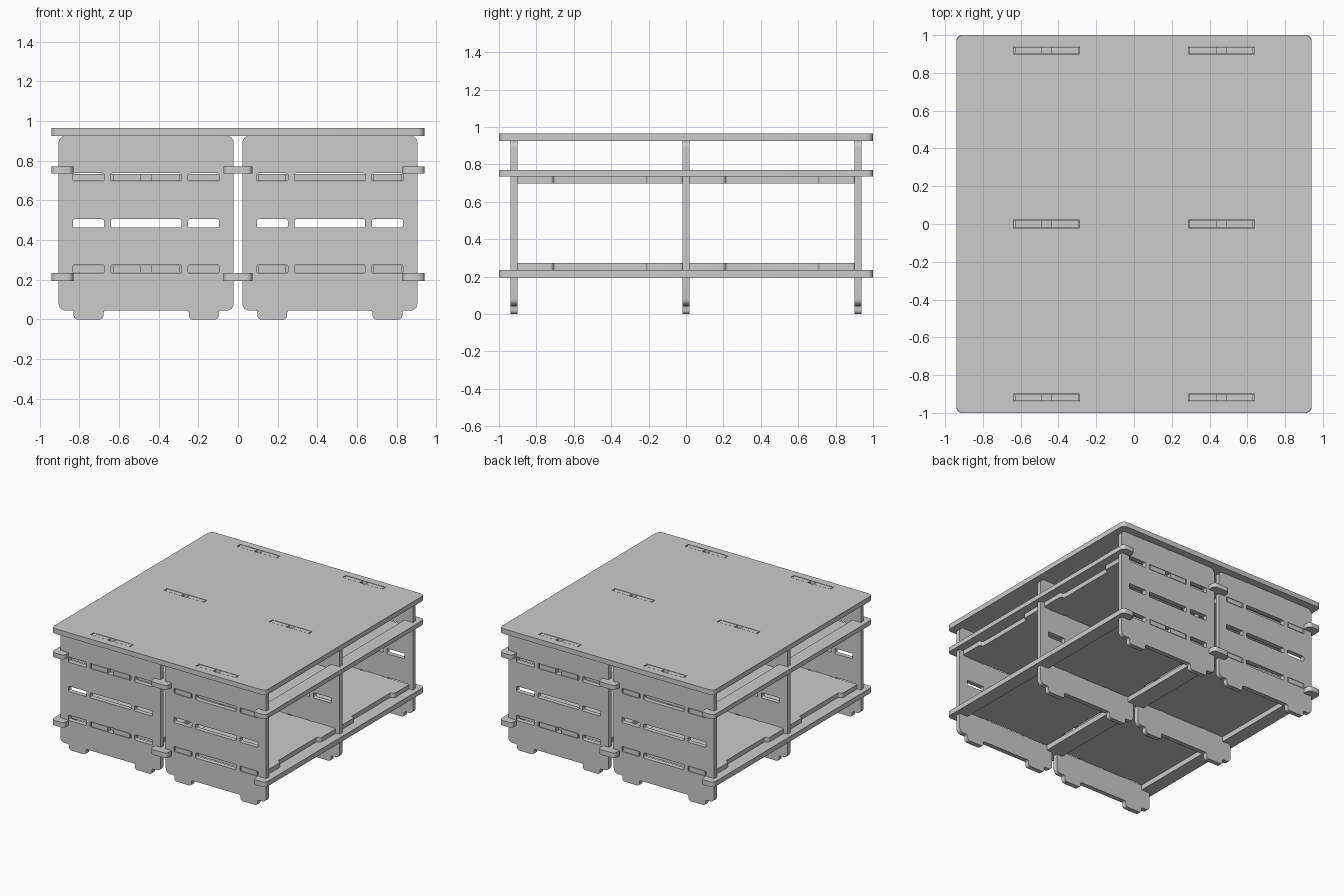
import bpy, bmesh, math
from mathutils import Vector, Matrix

if "Cube" in bpy.data.objects:
    bpy.data.objects.remove(bpy.data.objects["Cube"])

C = 0.463                      # x centre of each bay
T = 0.036                      # board thickness
PANEL_Y = (-0.92, 0.0, 0.92)


def rounded(pts, steps=6):
    """Outline from (x, y, radius) corners, filleting the square corners."""
    out = []
    for i, (x, y, r) in enumerate(pts):
        p = Vector((x, y))
        if r == 0:
            out.append(p)
            continue
        prev, nxt = Vector(pts[i - 1][:2]), Vector(pts[(i + 1) % len(pts)][:2])
        a = p + (prev - p).normalized() * r
        b = p + (nxt - p).normalized() * r
        c = a + b - p
        for k in range(steps + 1):
            t = math.pi / 2 * k / steps
            out.append(c + (a - c) * math.cos(t) + (b - c) * math.sin(t))
    return out


def rect(x0, x1, y0, y1, r=0.0):
    return [(x0, y0, r), (x1, y0, r), (x1, y1, r), (x0, y1, r)]


def mirrored(half):
    return half + [(-x, y, r) for x, y, r in reversed(half)]


def board(name, loops, thick, matrix):
    """Flat board cut from an outline and its holes."""
    cu = bpy.data.curves.new(name, 'CURVE')
    cu.dimensions = '2D'
    cu.fill_mode = 'BOTH'
    cu.extrude = thick / 2
    for loop in loops:
        pts = rounded(loop)
        s = cu.splines.new('POLY')
        s.points.add(len(pts) - 1)
        for sp, p in zip(s.points, pts):
            sp.co = (p.x, p.y, 0, 1)
        s.use_cyclic_u = True
    tmp = bpy.data.objects.new(name + "_curve", cu)
    bpy.context.collection.objects.link(tmp)
    deps = bpy.context.evaluated_depsgraph_get()
    me = bpy.data.meshes.new_from_object(tmp.evaluated_get(deps))
    bpy.data.objects.remove(tmp)
    bpy.data.curves.remove(cu)
    bm = bmesh.new()
    bm.from_mesh(me)
    bmesh.ops.remove_doubles(bm, verts=bm.verts, dist=1e-5)
    bmesh.ops.recalc_face_normals(bm, faces=bm.faces)
    for f in bm.faces:
        f.smooth = True
    bm.to_mesh(me)
    bm.free()
    me.set_sharp_from_angle(angle=math.radians(30))
    me.name = name
    ob = bpy.data.objects.new(name, me)
    ob.matrix_world = matrix
    bpy.context.collection.objects.link(ob)
    return ob


# Upright panels: feet, rail notches, top tabs and three rows of slots
panel_half = [
    (0.215, 0.045, 0.012), (0.215, 0, 0.02), (0.365, 0, 0.02), (0.365, 0.045, 0.012),
    (0.441, 0.045, 0.035),
    (0.441, 0.195, 0), (0.411, 0.195, 0), (0.411, 0.235, 0), (0.441, 0.235, 0),
    (0.441, 0.735, 0), (0.411, 0.735, 0), (0.411, 0.771, 0), (0.441, 0.771, 0),
    (0.441, 0.925, 0.035),
    (0.168, 0.925, 0), (0.168, 0.964, 0), (0.025, 0.964, 0), (0.025, 0.925, 0)]
panel_loops = [mirrored(panel_half)]
for z in (0.254, 0.484, 0.716):
    for a, b in ((-0.368, -0.212), (-0.178, 0.178), (0.212, 0.368)):
        panel_loops.append(rect(a, b, z - 0.021, z + 0.021, 0.008))
upright = Matrix.Rotation(math.pi / 2, 4, 'X')
for side, sx in (("left", -1), ("right", 1)):
    for row, y in zip(("front", "middle", "back"), PANEL_Y):
        board(f"{side}_{row}_panel", panel_loops, T,
              Matrix.Translation((sx * C, y, 0)) @ upright)

# Table top with slots for the panel tabs
top_loops = [rect(-0.94, 0.94, -1, 1, 0.035)]
for sx in (-1, 1):
    for y in PANEL_Y:
        top_loops.append(rect(sx * C - 0.175, sx * C + 0.175, y - 0.021, y + 0.021))
board("table_top", top_loops, 0.04, Matrix.Translation((0, 0, 0.945)))


# Long rails, lapped into the panel edges
def rail_edge(x, notch):
    pts = [(x, -1, 0.03)]
    if notch != x:
        for y in PANEL_Y:
            pts += [(x, y - T / 2, 0), (notch, y - T / 2, 0),
                    (notch, y + T / 2, 0), (x, y + T / 2, 0)]
    return pts + [(x, 1, 0.03)]


rails = {"left": ((-0.94, -0.94), (-0.83, -0.874)),
         "centre": ((-0.073, -0.052), (0.073, 0.052)),
         "right": ((0.83, 0.874), (0.94, 0.94))}
for level, z0, z1 in (("lower", 0.195, 0.235), ("upper", 0.735, 0.771)):
    for name, (lo, hi) in rails.items():
        outline = rail_edge(*hi) + rail_edge(*lo)[::-1]
        board(f"{level}_{name}_rail", [outline], z1 - z0,
              Matrix.Translation((0, 0, (z0 + z1) / 2)))

# Shelves: split centre tab on one edge, two outer tabs on the other
D = 0.46 - T / 2
shelf_half = [
    (0.025, -D, 0), (0.025, -D - T, 0), (0.168, -D - T, 0), (0.168, -D, 0),
    (0.411, -D, 0.012), (0.411, -0.25, 0.015), (0.381, -0.25, 0.015),
    (0.381, 0.25, 0.015), (0.411, 0.25, 0.015), (0.411, D, 0.012),
    (0.36, D, 0), (0.36, D + T, 0), (0.22, D + T, 0), (0.22, D, 0)]
for level, z in (("lower", 0.254), ("upper", 0.716)):
    for side, sx in (("left", -1), ("right", 1)):
        for row, y in (("front", -0.46), ("back", 0.46)):
            turn = Matrix.Rotation(math.pi if sx > 0 else 0, 4, 'Z')
            board(f"{level}_{side}_{row}_shelf", [mirrored(shelf_half)], T,
                  Matrix.Translation((sx * C, y, z)) @ turn)
